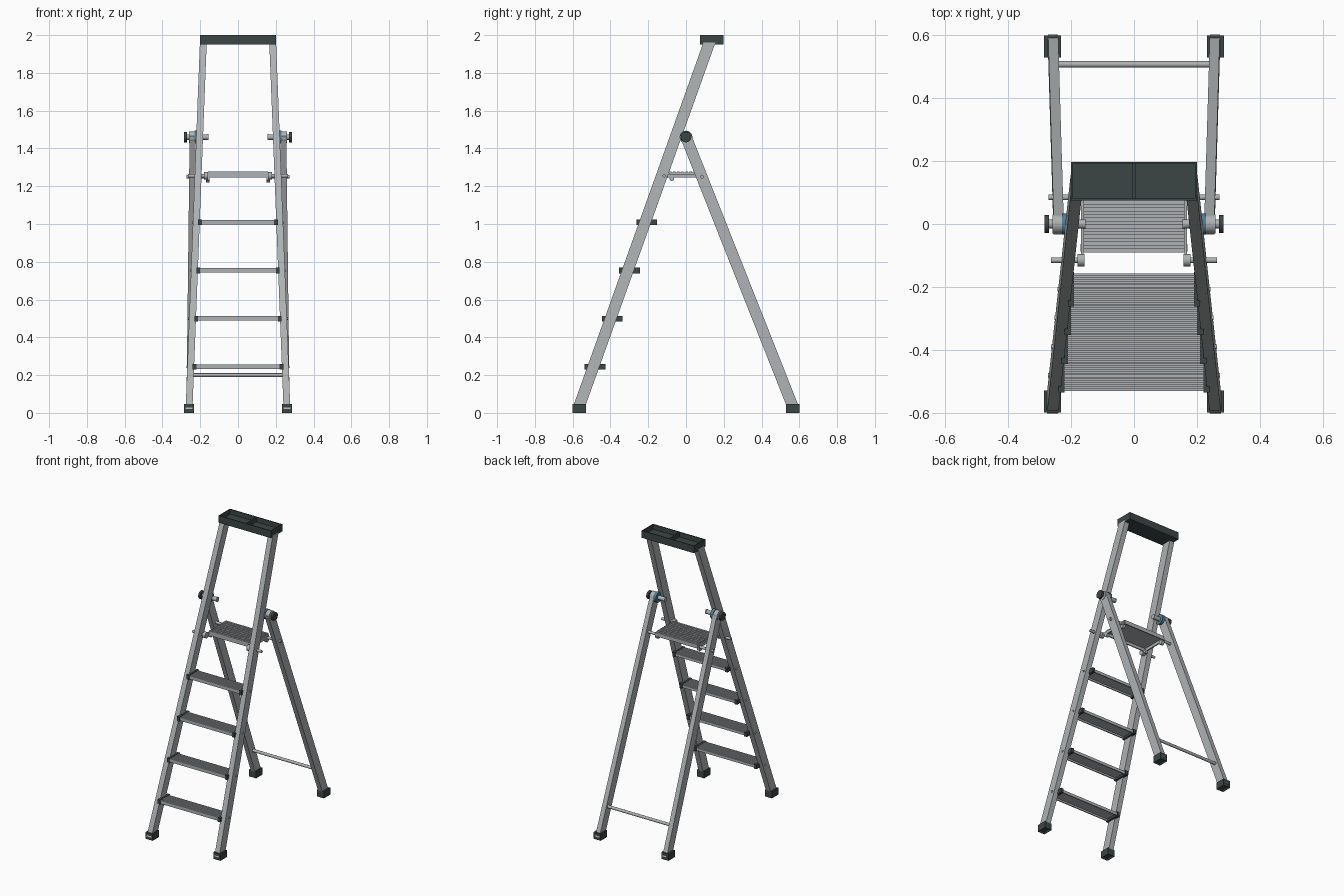
import bpy, bmesh, math
from mathutils import Matrix, Vector

if "Cube" in bpy.data.objects:
    bpy.data.objects.remove(bpy.data.objects["Cube"])


def mat(name, col):
    m = bpy.data.materials.new(name)
    m.diffuse_color = (*col, 1)
    m.use_nodes = True
    m.node_tree.nodes["Principled BSDF"].inputs["Base Color"].default_value = m.diffuse_color
    return m


ALU = mat("aluminium", (0.43, 0.45, 0.46))
DARK = mat("dark plastic", (0.045, 0.062, 0.06))
BLUE = mat("blue plastic", (0.08, 0.2, 0.3))


def finish(name, bm, material, smooth=False):
    bmesh.ops.recalc_face_normals(bm, faces=bm.faces)
    me = bpy.data.meshes.new(name)
    bm.to_mesh(me)
    bm.free()
    me.materials.append(material)
    ob = bpy.data.objects.new(name, me)
    bpy.context.collection.objects.link(ob)
    if smooth:
        bpy.ops.object.select_all(action='DESELECT')
        ob.select_set(True)
        bpy.context.view_layer.objects.active = ob
        bpy.ops.object.shade_smooth_by_angle(angle=math.radians(35))
    return ob


def box_bm(x0, x1, y0, y1, z0, z1):
    bm = bmesh.new()
    size = Matrix.Diagonal((x1 - x0, y1 - y0, z1 - z0, 1))
    mid = Matrix.Translation(((x0 + x1) / 2, (y0 + y1) / 2, (z0 + z1) / 2))
    bmesh.ops.create_cube(bm, size=1, matrix=mid @ size)
    return bm


def box(name, *dims, material=ALU):
    return finish(name, box_bm(*dims), material)


def hollow_box(name, dims, wall, depth, up, material):
    """Box with a recess in its top (up=1) or bottom (up=-1)."""
    bm = box_bm(*dims)
    bm.normal_update()
    face = [f for f in bm.faces if f.normal.z * up > 0.9]
    bmesh.ops.inset_region(bm, faces=face, thickness=wall)
    inner = bmesh.ops.extrude_face_region(bm, geom=face)["geom"]
    bmesh.ops.delete(bm, geom=face, context='FACES')
    verts = [g for g in inner if isinstance(g, bmesh.types.BMVert)]
    bmesh.ops.translate(bm, verts=verts, vec=(0, 0, -up * depth))
    return finish(name, bm, material)


def beam(name, centre, z0, z1, wx, wy):
    """Slanted box tube cut level at both ends."""
    bm = box_bm(-wx / 2, wx / 2, -wy / 2, wy / 2, z0, z1)
    for v in bm.verts:
        x, y = centre(v.co.z)
        v.co.x += x
        v.co.y += y
    return finish(name, bm, ALU)


def rod(name, x0, x1, y, z, r, material=ALU, sides=24):
    bm = bmesh.new()
    m = Matrix.Translation(((x0 + x1) / 2, y, z)) @ Matrix.Rotation(math.pi / 2, 4, 'Y')
    bmesh.ops.create_cone(bm, cap_ends=True, segments=sides, radius1=r, radius2=r,
                          depth=abs(x1 - x0), matrix=m)
    return finish(name, bm, material, True)


def tread(name, half, y0, y1, z0, z1, ribs):
    """Ribbed channel extruded along x."""
    t, h, pitch = 0.007, 0.005, (y1 - y0) / ribs
    prof = [(y0, z0)]
    for i in range(ribs):
        a = y0 + i * pitch
        prof += [(a, z1), (a + pitch * 0.6, z1),
                 (a + pitch * 0.6, z1 - h), (a + pitch, z1 - h)]
    prof += [(y1, z0), (y1 - t, z0), (y1 - t, z1 - h - t), (y0 + t, z1 - h - t), (y0 + t, z0)]
    bm = bmesh.new()
    f = bm.faces.new([bm.verts.new((-half, y, z)) for y, z in prof])
    g = bmesh.ops.extrude_face_region(bm, geom=[f])["geom"]
    bmesh.ops.translate(bm, vec=(2 * half, 0, 0),
                        verts=[v for v in g if isinstance(v, bmesh.types.BMVert)])
    return finish(name, bm, ALU)


def front_line(z):
    return 0.258 - 0.0389 * (z - 0.05), -0.56 + 0.358 * (z - 0.05)


def rear_line(z):
    return 0.257 - 0.012 * (z - 0.05), 0.559 - 0.396 * (z - 0.05)


RAIL = 0.036
steps = [0.245 + 0.255 * i for i in range(4)]

for side, s in (("right", 1), ("left", -1)):
    # rails and legs
    beam(f"front_rail_{side}", lambda z: (s * front_line(z)[0], front_line(z)[1]),
         0.02, 1.962, RAIL, 0.064)
    beam(f"rear_leg_{side}", lambda z: (s * rear_line(z)[0], rear_line(z)[1]),
         0.02, 1.465, 0.032, 0.064)
    # rubber feet
    for end, y in (("front", -0.6), ("rear", 0.53)):
        xs = sorted((s * 0.232, s * 0.286))
        hollow_box(f"{end}_foot_{side}", (*xs, y, y + 0.07, 0, 0.047), 0.006, 0.012, -1, DARK)
    # hinge stack: (part, inner x, outer x, radius, material)
    for part, a, b, r, m in (
            ("axle", 0.16, 0.275, 0.014, ALU), ("inner_nut", 0.155, 0.163, 0.016, ALU),
            ("blue_washer", 0.208, 0.229, 0.034, BLUE), ("bracket", 0.227, 0.259, 0.031, ALU),
            ("outer_knob", 0.27, 0.285, 0.028, DARK)):
        rod(f"hinge_{part}_{side}", s * a, s * b, 0, 1.46, r, m)
    # platform pins and collars
    rod(f"platform_front_pin_{side}", s * 0.16, s * 0.264, -0.115, 1.255, 0.009)
    rod(f"platform_front_collar_{side}", s * 0.158, s * 0.18, -0.115, 1.255, 0.02)
    rod(f"platform_rear_pin_{side}", s * 0.16, s * 0.272, 0.085, 1.25, 0.009)
    rod(f"platform_rear_collar_{side}", s * 0.15, s * 0.17, 0.08, 1.236, 0.015)
    rod(f"platform_lower_collar_{side}", s * 0.15, s * 0.17, -0.075, 1.24, 0.012)
    box(f"platform_side_bar_{side}", *sorted((s * 0.16, s * 0.168)), -0.115, 0.1, 1.245, 1.265)
    # step end caps and rivets
    for i, z in enumerate(steps):
        x, y = front_line(z)
        inner = x - RAIL / 2
        box(f"step_cap_{i + 1}_{side}", *sorted((s * (inner - 0.012), s * (inner + 0.008))),
            y - 0.046, y + 0.064, z - 0.016, z + 0.014, material=DARK)
        rod(f"rivet_{i + 1}_{side}", s * x, s * (x + RAIL / 2 + 0.005), y + 0.009, z, 0.007,
            sides=12)

# treads
for i, z in enumerate(steps):
    x, y = front_line(z)
    tread(f"step_{i + 1}", x - RAIL / 2, y - 0.041, y + 0.059, z - 0.012, z + 0.012, 8)

# standing platform
tread("platform", 0.16, -0.09, 0.105, 1.245, 1.277, 9)

# rear cross bar
rod("rear_cross_bar", -0.245, 0.245, 0.508, 0.2, 0.01)

# top tray with divider
hollow_box("top_tray", (-0.2, 0.2, 0.075, 0.198, 1.95, 2.0), 0.008, 0.034, 1, DARK)
box("tray_divider", -0.005, 0.005, 0.08, 0.193, 1.96, 1.992, material=DARK)
